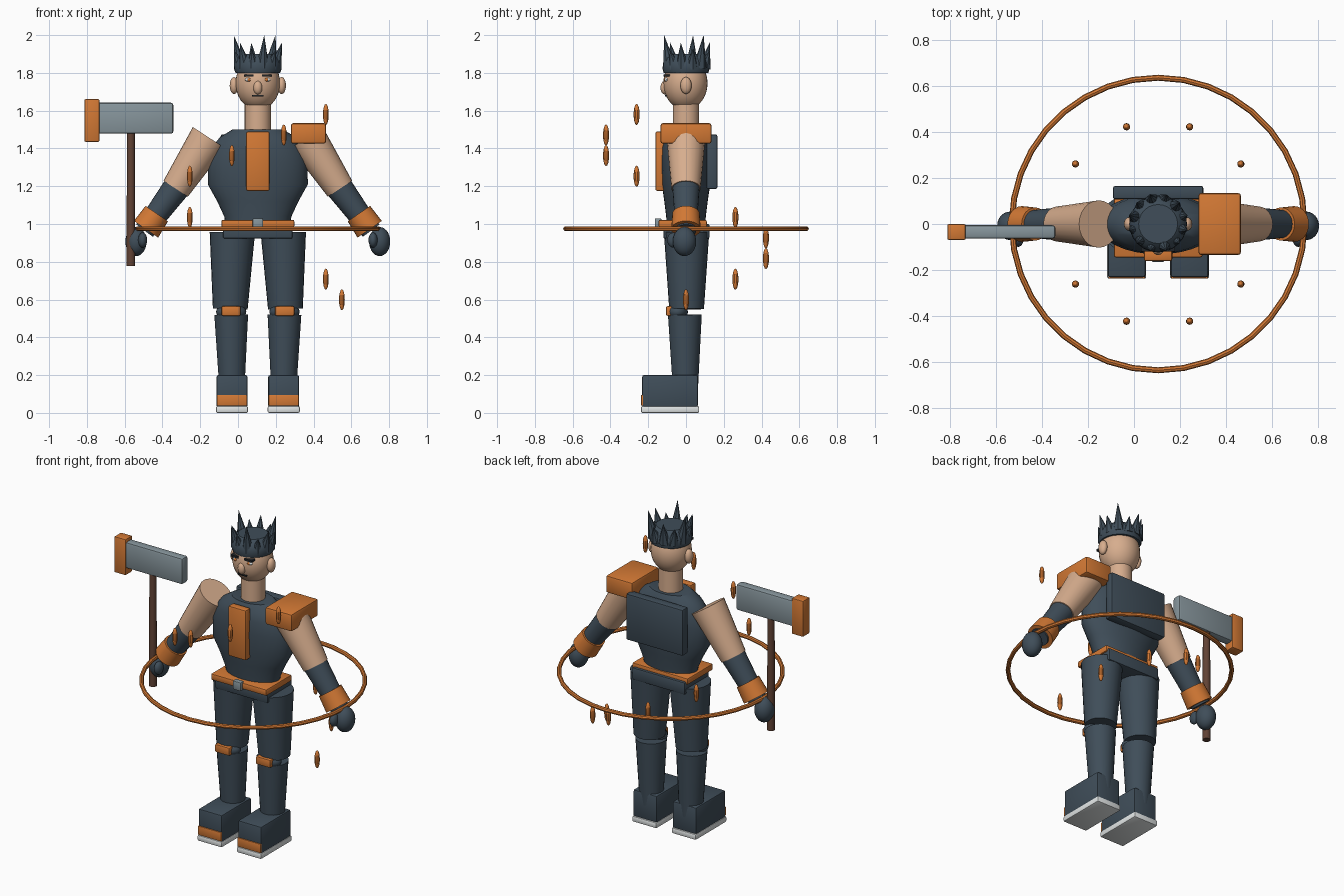
import bpy, bmesh, math
from mathutils import Vector, Matrix

if "Cube" in bpy.data.objects:
    bpy.data.objects.remove(bpy.data.objects["Cube"])

CX = 0.105  # body centre line


def colour(name, r, g, b):
    m = bpy.data.materials.new(name)
    m.diffuse_color = (r, g, b, 1)
    m.use_nodes = True
    m.node_tree.nodes["Principled BSDF"].inputs["Base Color"].default_value = m.diffuse_color
    return m


SLATE = colour("slate", 0.05, 0.075, 0.1)
ORANGE = colour("orange", 0.65, 0.19, 0.035)
SKIN = colour("skin", 0.68, 0.42, 0.27)
STEEL = colour("steel", 0.24, 0.3, 0.33)
WHITE = colour("white", 0.75, 0.78, 0.78)
BROWN = colour("brown", 0.12, 0.055, 0.035)
BLACK = colour("black", 0.015, 0.018, 0.022)


def finish(name, bm, mat, smooth=True):
    bmesh.ops.recalc_face_normals(bm, faces=bm.faces[:])
    me = bpy.data.meshes.new(name)
    bm.to_mesh(me)
    bm.free()
    me.materials.append(mat)
    ob = bpy.data.objects.new(name, me)
    bpy.context.collection.objects.link(ob)
    if smooth:
        bpy.ops.object.select_all(action='DESELECT')
        bpy.context.view_layer.objects.active = ob
        ob.select_set(True)
        bpy.ops.object.shade_smooth_by_angle(angle=math.radians(35))
    return ob


def box(name, mat, x, y, z, bevel=0.01):
    """Bevelled box from (min, max) pairs."""
    bm = bmesh.new()
    bmesh.ops.create_cube(bm, size=1)
    for v in bm.verts:
        v.co = Vector([sum(r) / 2 + c * (r[1] - r[0]) for r, c in zip((x, y, z), v.co)])
    if bevel:
        bmesh.ops.bevel(bm, geom=bm.edges[:], offset=bevel, segments=2, affect='EDGES', profile=0.5)
    return finish(name, bm, mat)


def ball(name, mat, c, r, u=24, v=14):
    bm = bmesh.new()
    bmesh.ops.create_uvsphere(bm, u_segments=u, v_segments=v, radius=1,
                              matrix=Matrix.Translation(c) @ Matrix.Diagonal((*r, 1)))
    return finish(name, bm, mat)


def limb(name, mat, a, b, ra, rb, n=24):
    """Tapered cylinder from point a to point b."""
    a, b = Vector(a), Vector(b)
    d = b - a
    rot = d.to_track_quat('Z', 'Y').to_matrix().to_4x4()
    bm = bmesh.new()
    bmesh.ops.create_cone(bm, cap_ends=True, segments=n, radius1=ra, radius2=rb, depth=d.length,
                          matrix=Matrix.Translation((a + b) / 2) @ rot)
    return finish(name, bm, mat)


def lathe(name, mat, profile, n=32):
    """Stack of elliptical rings: (z, x radius, y radius)."""
    bm = bmesh.new()
    rings = [[bm.verts.new((CX + rx * math.cos(math.tau * i / n), ry * math.sin(math.tau * i / n), z))
              for i in range(n)] for z, rx, ry in profile]
    for lo, hi in zip(rings, rings[1:]):
        for i in range(n):
            bm.faces.new((lo[i], lo[(i + 1) % n], hi[(i + 1) % n], hi[i]))
    bm.faces.new(rings[0])
    bm.faces.new(rings[-1])
    return finish(name, bm, mat)


def mid(x, half):
    return (x - half, x + half)


# Legs, boots and arms on both sides
for s, side in ((-1, "right"), (1, "left")):
    X = lambda d: CX + s * d
    f = X(0.137)
    box(side + "_boot", SLATE, mid(f, 0.082), (-0.232, 0.063), (0.03, 0.2))
    box(side + "_sole", WHITE, mid(f, 0.085), (-0.238, 0.07), (0, 0.036), 0.008)
    box(side + "_toe_band", ORANGE, mid(f, 0.08), (-0.238, -0.2), (0.038, 0.095), 0.004)
    limb(side + "_shin", SLATE, (f, -0.003, 0.11), (X(0.141), -0.006, 0.52), 0.066, 0.09)
    limb(side + "_thigh", SLATE, (X(0.146), 0.003, 0.55), (X(0.135), 0.003, 0.955), 0.092, 0.12)
    ball(side + "_knee", SLATE, (X(0.141), -0.045, 0.535), (0.08, 0.055, 0.045))
    box(side + "_knee_plate", ORANGE, mid(X(0.142), 0.051), (-0.106, -0.06), (0.514, 0.565), 0.008)
    limb(side + "_upper_arm", SKIN, (X(0.258), 0, 1.457), (X(0.435), 0, 1.187), 0.103, 0.077)
    limb(side + "_forearm", SLATE, (X(0.422), 0, 1.205), (X(0.6), 0, 0.965), 0.073, 0.055)
    limb(side + "_cuff", ORANGE, (X(0.535), 0, 1.055), (X(0.592), 0, 0.972), 0.072, 0.078)
    ball(side + "_hand", SLATE, (X(0.645), -0.008, 0.907), (0.056, 0.062, 0.077))
    ball(side + "_thumb", SLATE, (X(0.61), -0.065, 0.915), (0.024, 0.035, 0.04), 16, 10)

# Torso, belt and armour
lathe("torso", SLATE, [(0.99, 0.17, 0.1), (1.04, 0.178, 0.105), (1.12, 0.215, 0.115),
                       (1.21, 0.265, 0.128), (1.33, 0.262, 0.132), (1.41, 0.24, 0.128),
                       (1.46, 0.2, 0.115), (1.5, 0.135, 0.09)])
box("pelvis", SLATE, mid(CX, 0.184), (-0.12, 0.125), (0.922, 1.0))
box("belt", ORANGE, mid(CX, 0.193), (-0.145, 0.11), (0.982, 1.022), 0.008)
box("buckle", STEEL, mid(CX, 0.028), (-0.165, -0.13), (0.975, 1.03), 0.006)
box("chest_plate", ORANGE, mid(CX, 0.062), (-0.162, -0.11), (1.175, 1.49))
box("back_plate", SLATE, mid(CX, 0.197), (0.108, 0.166), (1.185, 1.475))
box("shoulder_pad", ORANGE, (0.28, 0.466), (-0.135, 0.135), (1.425, 1.534), 0.013)

# Head and face
limb("neck", SKIN, (CX, 0, 1.47), (CX, 0, 1.66), 0.07, 0.07)
ball("head", SKIN, (CX, -0.003, 1.745), (0.118, 0.117, 0.14), 32, 18)
ball("nose", SKIN, (CX, -0.113, 1.722), (0.024, 0.022, 0.036), 16, 10)
box("mouth", BLACK, mid(CX, 0.03), (-0.112, -0.09), (1.676, 1.684), 0)
for s, side in ((-1, "right"), (1, "left")):
    ball(side + "_ear", SKIN, (CX + s * 0.126, 0, 1.733), (0.023, 0.03, 0.045), 16, 10)
    ball(side + "_eye", WHITE, (CX + s * 0.046, -0.102, 1.764), (0.022, 0.012, 0.011), 12, 8)
    ball(side + "_iris", ORANGE, (CX + s * 0.046, -0.111, 1.764), (0.009, 0.006, 0.009), 12, 8)
    box(side + "_brow", BLACK, mid(CX + s * 0.048, 0.026), (-0.12, -0.085), (1.78, 1.792), 0)

# Hair cap with a crown of leaning spikes
lathe("hair_cap", SLATE, [(1.8, 0.118, 0.118), (1.82, 0.126, 0.124), (1.85, 0.124, 0.122),
                          (1.88, 0.112, 0.11), (1.9, 0.085, 0.085)], 24)
tips = (1.93, 2.0, 1.92, 1.96)
for i in range(12):
    a = math.tau * (i + 0.5) / 12
    c, d = math.cos(a), math.sin(a)
    limb("hair_spike", SLATE, (CX + 0.095 * c, 0.005 + 0.095 * d, 1.83),
         (CX + 0.132 * c, 0.005 + 0.125 * d, tips[i % 4]), 0.036, 0, 8)

# Hammer held in the right hand
limb("hammer_handle", BROWN, (-0.567, -0.034, 0.778), (-0.567, -0.034, 1.5), 0.023, 0.021, 16)
box("hammer_head", STEEL, (-0.745, -0.342), (-0.064, -0.005), (1.478, 1.642), 0.013)
box("hammer_cap", ORANGE, (-0.813, -0.733), (-0.069, 0.0), (1.435, 1.661), 0.007)

# Floating ring
bm = bmesh.new()
N, M = 36, 8
grid = [[bm.verts.new((CX + (0.637 + 0.013 * math.cos(math.tau * j / M)) * math.cos(math.tau * i / N),
                       (0.637 + 0.013 * math.cos(math.tau * j / M)) * math.sin(math.tau * i / N),
                       0.975 + 0.013 * math.sin(math.tau * j / M)))
         for j in range(M)] for i in range(N)]
for i in range(N):
    for j in range(M):
        bm.faces.new((grid[i][j], grid[(i + 1) % N][j],
                      grid[(i + 1) % N][(j + 1) % M], grid[i][(j + 1) % M]))
finish("floating_ring", bm, ORANGE)

# Spiral of embers
for k in range(1, 11):
    a = -math.radians(36 * k)
    ball("ember", ORANGE, (CX + 0.445 * math.cos(a), 0.445 * math.sin(a), 1.689 - 0.109 * k),
         (0.016, 0.016, 0.056), 10, 8)
